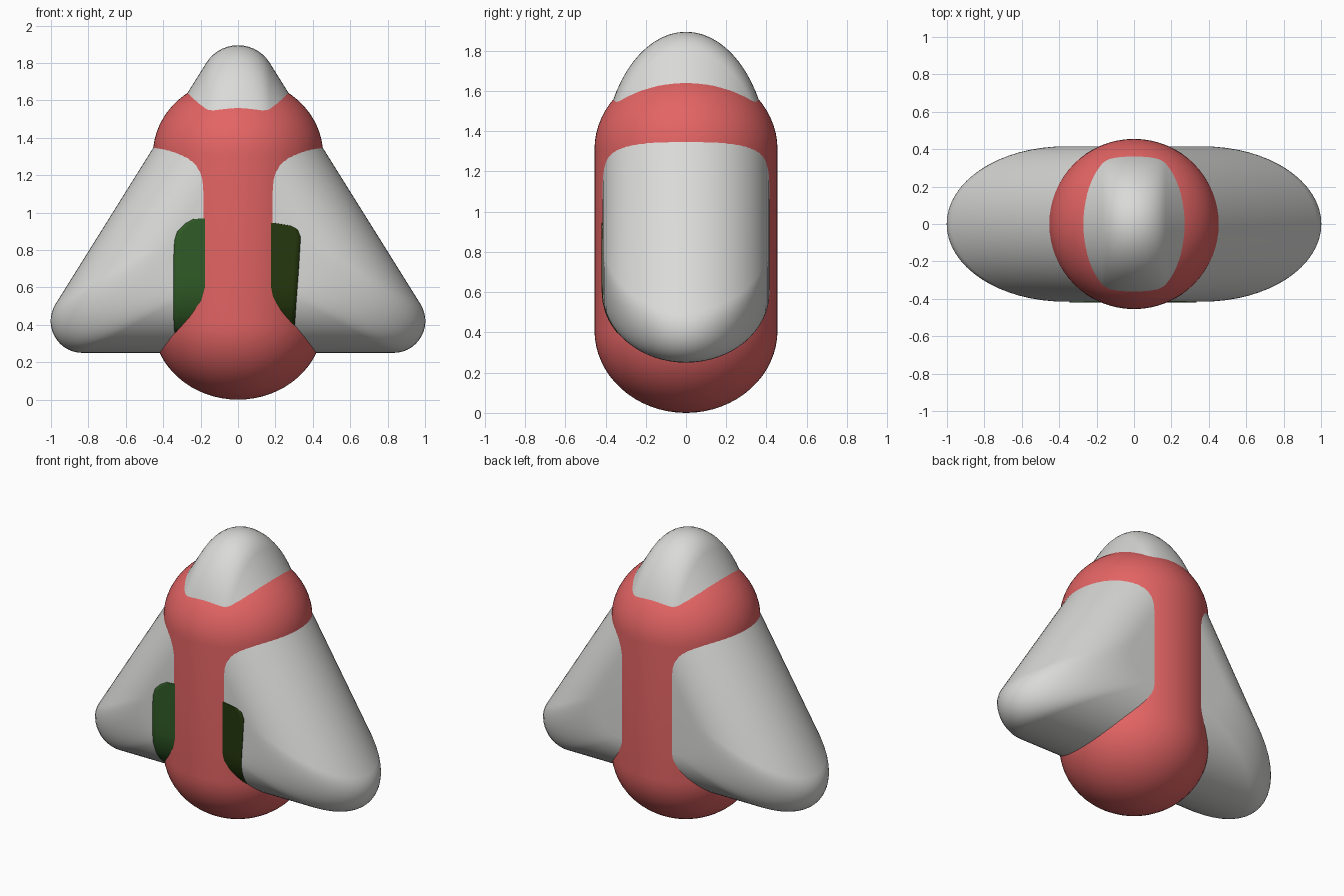
import bpy, bmesh, math
from mathutils import Vector
from mathutils.bvhtree import BVHTree

if "Cube" in bpy.data.objects:
    bpy.data.objects.remove(bpy.data.objects["Cube"])


def material(name, rgb):
    m = bpy.data.materials.new(name)
    m.diffuse_color = (*rgb, 1)
    m.use_nodes = True
    m.node_tree.nodes["Principled BSDF"].inputs["Base Color"].default_value = m.diffuse_color
    return m


grey = material("light grey", (0.70, 0.70, 0.69))
red = material("coral red", (0.77, 0.127, 0.127))
green = material("dark green", (0.030, 0.105, 0.020))
olive = material("dark olive", (0.018, 0.038, 0.004))


def make(name, bm, mat):
    me = bpy.data.meshes.new(name)
    bm.to_mesh(me)
    ob = bpy.data.objects.new(name, me)
    bpy.context.collection.objects.link(ob)
    me.materials.append(mat)
    bpy.ops.object.select_all(action='DESELECT')
    ob.select_set(True)
    bpy.context.view_layer.objects.active = ob
    bpy.ops.object.shade_smooth_by_angle(angle=math.radians(40))
    return ob


def bridge(bm, rings):
    """Join closed rings of vertices and cap both ends."""
    n = len(rings[0])
    for a, b in zip(rings, rings[1:]):
        for i in range(n):
            j = (i + 1) % n
            bm.faces.new((a[i], a[j], b[j], b[i]))
    bm.faces.new(rings[0])
    bm.faces.new(rings[-1])
    bmesh.ops.recalc_face_normals(bm, faces=bm.faces)


# Rounded triangular body: filleted triangle, inset elliptically towards front and back
TILT = math.radians(32)
C, S = math.cos(TILT), math.sin(TILT)
DIST, BASE, DEPTH, INSET = 1.098, 0.25, 0.415, 0.35


def outline(d, steps=14):
    r, rt = 0.17, 0.20
    cz = BASE + d + r
    cx = (DIST - d - r - S * cz) / C
    corners = [(cx, cz, r, -math.pi / 2, TILT),
               (0, (DIST - d - rt) / S, rt, TILT, math.pi - TILT),
               (-cx, cz, r, math.pi - TILT, math.pi * 1.5)]
    pts = []
    for x, z, rad, a0, a1 in corners:
        for i in range(steps + 1):
            a = a0 + (a1 - a0) * i / steps
            pts.append((x + rad * math.cos(a), z + rad * math.sin(a)))
    return pts


bm = bmesh.new()
rings = []
for k in range(33):
    a = -math.pi / 2 + math.pi * k / 32
    y = DEPTH * math.sin(a)
    rings.append([bm.verts.new((x, y, z)) for x, z in outline(INSET * (1 - math.cos(a)))])
bridge(bm, rings)
surface = BVHTree.FromBMesh(bm)
make("triangular_body", bm, grey)
bm.free()

# Red upright capsule through the middle
R, H, LOW, HIGH, SEG = 0.455, 0.41, 0.41, 1.31, 64
profile = []
for base, start in ((LOW, -90), (HIGH, 0)):
    for i in range(17):
        a = math.radians(start + 90 * i / 16)
        profile.append((max(R * math.cos(a), 0.002), base + H * math.sin(a)))
bm = bmesh.new()
rings = [[bm.verts.new((r * math.cos(2 * math.pi * i / SEG), r * math.sin(2 * math.pi * i / SEG), z))
          for i in range(SEG)] for r, z in profile]
bridge(bm, rings)
make("capsule_core", bm, red)
bm.free()


# Thin coloured plates lying on the front face, either side of the capsule
def front_plate(name, side, edge, mat):
    bm = bmesh.new()
    rows = []
    for (z0, x0), (z1, x1) in zip(edge, edge[1:]):
        for s in range(4):
            t = s / 4
            rows.append((z0 + (z1 - z0) * t, x0 + (x1 - x0) * t))
    rows.append(edge[-1])
    grid = []
    for z, w in rows:
        row = []
        for i in range(9):
            x = side * (0.10 + (w - 0.10) * i / 8)
            hit = surface.ray_cast(Vector((x, -2, z)), Vector((0, 1, 0)))[0]
            row.append(bm.verts.new((x, hit.y - 0.004, z)))
        grid.append(row)
    for a, b in zip(grid, grid[1:]):
        for i in range(8):
            f = bm.faces.new((a[i], a[i + 1], b[i + 1], b[i]))
            f.normal_update()
            if f.normal.y > 0:
                f.normal_flip()
    ob = make(name, bm, mat)
    bm.free()
    mod = ob.modifiers.new("thickness", 'SOLIDIFY')
    mod.thickness = 0.008
    mod.offset = -1


front_plate("left_front_plate", -1,
            [(0.36, 0.34), (0.45, 0.345), (0.75, 0.345), (0.85, 0.34), (0.90, 0.325),
             (0.94, 0.285), (0.965, 0.24), (0.97, 0.17)], green)
front_plate("right_front_plate", 1,
            [(0.36, 0.30), (0.42, 0.305), (0.50, 0.31), (0.70, 0.325), (0.87, 0.335),
             (0.91, 0.318), (0.93, 0.28), (0.945, 0.19)], olive)
